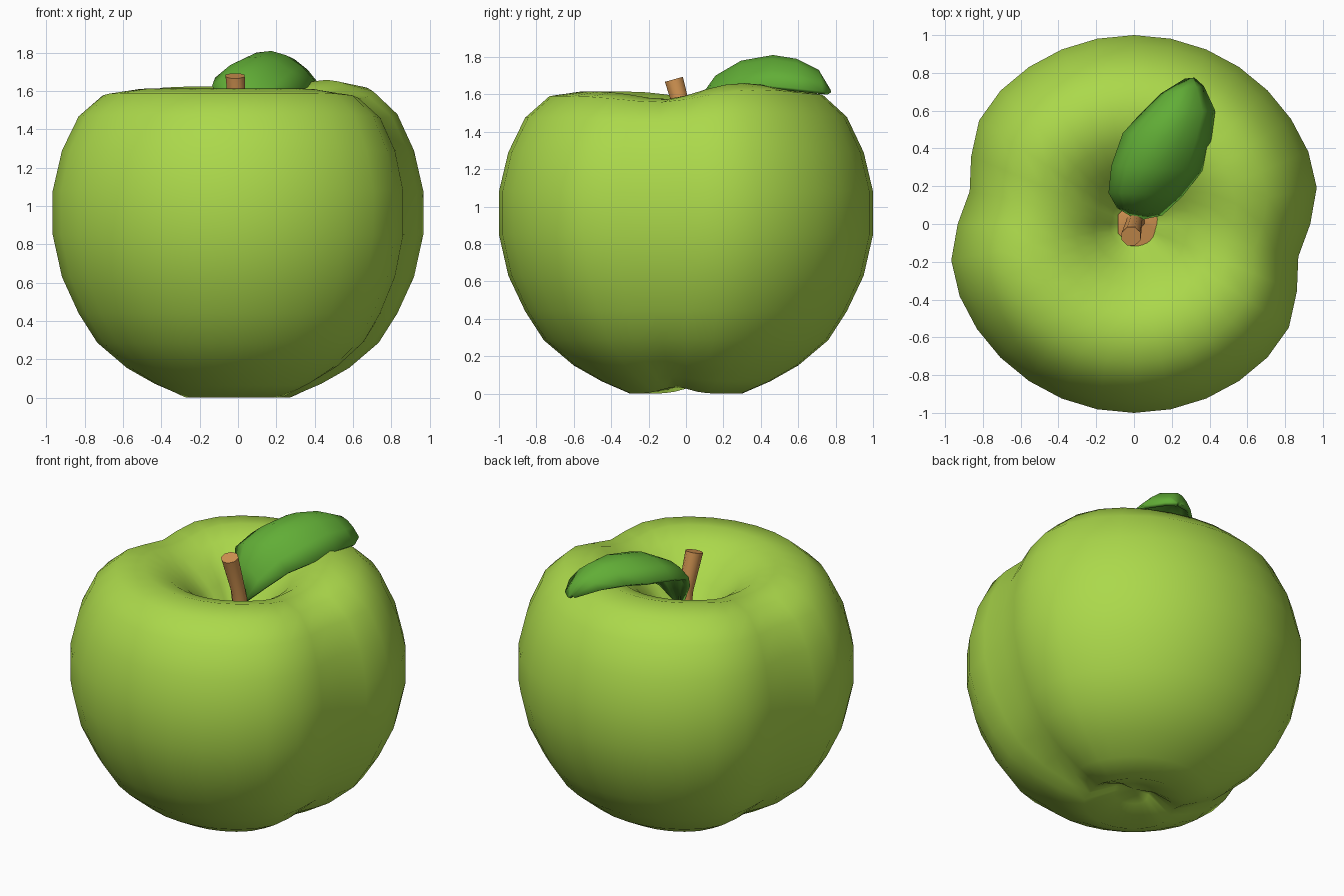
import bpy, math
from mathutils import Vector

if "Cube" in bpy.data.objects:
    bpy.data.objects.remove(bpy.data.objects["Cube"])


def material(name, rgb):
    m = bpy.data.materials.new(name)
    m.diffuse_color = (*rgb, 1)
    m.use_nodes = True
    m.node_tree.nodes["Principled BSDF"].inputs["Base Color"].default_value = m.diffuse_color
    return m


def make(name, verts, faces, mat):
    me = bpy.data.meshes.new(name)
    me.from_pydata(verts, [], faces)
    me.materials.append(mat)
    ob = bpy.data.objects.new(name, me)
    bpy.context.collection.objects.link(ob)
    for p in me.polygons:
        p.use_smooth = True
    return ob


green = material("apple green", (0.41, 0.69, 0.07))
leaf_green = material("leaf green", (0.12, 0.42, 0.037))
brown = material("stem brown", (0.65, 0.30, 0.085))

# Fruit body: lathe profile (radius, height) with two opposite grooves
profile = [(0.12, 0.07), (0.3, 0.0), (0.45, 0.065), (0.6, 0.15), (0.76, 0.285),
           (0.86, 0.44), (0.95, 0.63), (1.0, 0.85), (1.0, 1.08), (0.95, 1.29),
           (0.86, 1.475), (0.73, 1.59), (0.56, 1.615), (0.43, 1.575),
           (0.32, 1.5), (0.22, 1.40), (0.13, 1.28), (0.06, 1.22)]
N = 32


def groove(a, width):
    g = 0
    for c in (-11.25, 168.75):
        d = (a - c + 180) % 360 - 180
        g += math.exp(-(d / width) ** 2)
    return g


verts = []
for r, z in profile:
    for k in range(N):
        a = k * 360 / N
        rr = r * (1 - 0.113 * groove(a, 15.5))
        zz = z
        if z > 1.45:
            bump = (a - 30 + 180) % 360 - 180
            w = min(1, max(0, (r - 0.2) / 0.3)) * min(1, (1.0 - r) / 0.35)
            zz += w * (0.04 * math.exp(-(bump / 28) ** 2) - 0.045 * groove(a, 22))
            zz += w * 0.01 * max(0, math.sin(math.radians(a)))
        elif z < 0.3:
            zz += 0.06 * (0.9 - r) * groove(a, 20)
        t = math.radians(a)
        verts.append((rr * math.cos(t), rr * math.sin(t), zz))
faces = []
for i in range(len(profile) - 1):
    for k in range(N):
        j = (k + 1) % N
        faces.append((i * N + k, i * N + j, (i + 1) * N + j, (i + 1) * N + k))
verts += [(0, 0, 0.1), (0, 0, 1.2)]
b, t = len(verts) - 2, len(verts) - 1
last = (len(profile) - 1) * N
for k in range(N):
    j = (k + 1) % N
    faces += [(b, j, k), (t, last + k, last + j)]
make("apple_body", verts, faces, green)

# Stem: leaning tapered rod with a flared base in the hollow
S = 8
rings = [((0.03, 0.0, 1.27), 0.125), ((0.01, 0.02, 1.30), 0.05),
         ((0.0, 0.0, 1.45), 0.045), ((-0.015, -0.065, 1.68), 0.054)]
axis = Vector((0, -0.28, 1)).normalized()
verts, faces = [], []
for i, (c, r) in enumerate(rings):
    up = Vector((0, 0, 1)) if i == 0 else axis
    v = up.cross(Vector((1, 0, 0))).normalized()
    u = v.cross(up).normalized()
    for k in range(S):
        q = 2 * math.pi * (k + 0.5) / S
        verts.append(Vector(c) + u * r * math.cos(q) + v * r * math.sin(q))
    if i:
        for k in range(S):
            j = (k + 1) % S
            faces.append(((i - 1) * S + k, (i - 1) * S + j, i * S + j, i * S + k))
faces += [tuple(range(S - 1, -1, -1)), tuple(range((len(rings) - 1) * S, len(rings) * S))]
stem = make("stem", verts, faces, brown)

# Leaf: arched rows given by left edge, right edge and midrib height
rows = [((0.0, 0.03, 1.36), (0.03, 0.02, 1.36), 1.37),
        ((-0.09, 0.085, 1.53), (0.15, 0.045, 1.47), 1.57),
        ((-0.135, 0.165, 1.63), (0.26, 0.15, 1.57), 1.70),
        ((-0.12, 0.31, 1.67), (0.36, 0.28, 1.62), 1.78),
        ((-0.06, 0.48, 1.69), (0.41, 0.45, 1.645), 1.81),
        ((0.03, 0.58, 1.69), (0.43, 0.60, 1.63), 1.79),
        ((0.14, 0.69, 1.67), (0.37, 0.73, 1.615), 1.73),
        ((0.27, 0.77, 1.615), (0.32, 0.775, 1.61), 1.625)]
C = 7
verts, faces = [], []
for L, R, m in rows:
    L, R = Vector(L), Vector(R)
    for k in range(C):
        s = k / (C - 1)
        p = L.lerp(R, s)
        p.z += (m - (L.z + R.z) / 2) * (1 - (2 * s - 1) ** 2)
        verts.append(p)
for i in range(len(rows) - 1):
    for k in range(C - 1):
        a = i * C + k
        faces.append((a, a + 1, a + C + 1, a + C))
leaf = make("leaf", verts, faces, leaf_green)
sol = leaf.modifiers.new("thickness", 'SOLIDIFY')
sol.thickness = 0.025
sol.offset = -1

# Keep the crisp edges on the stem and leaf rim
bpy.ops.object.select_all(action='DESELECT')
stem.select_set(True)
bpy.context.view_layer.objects.active = stem
bpy.ops.object.shade_smooth_by_angle(angle=math.radians(50))
